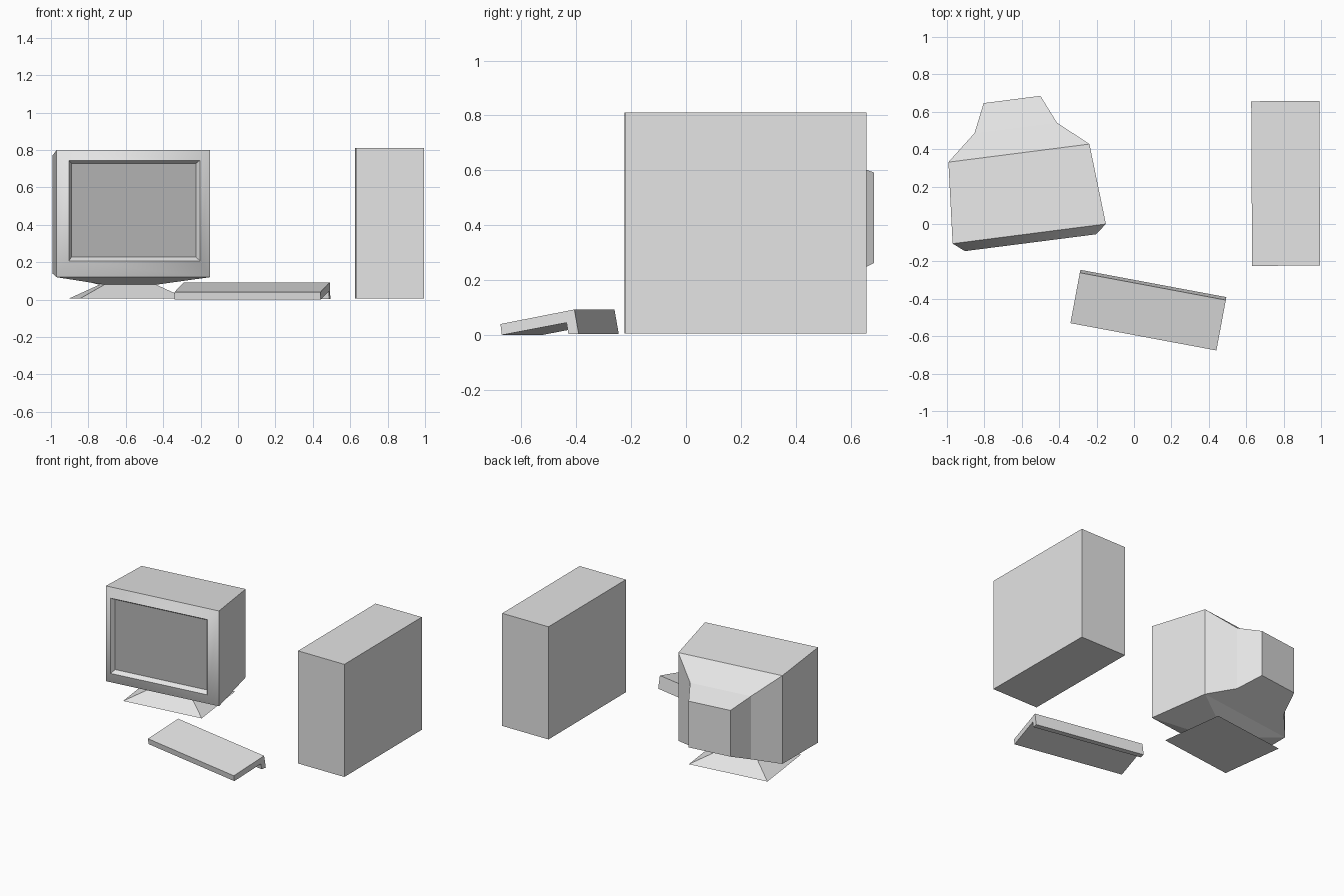
import bpy, bmesh, math
from mathutils import Matrix

cube = bpy.data.objects.get("Cube")
if cube:
    bpy.data.objects.remove(cube, do_unlink=True)


def material(name, value):
    mat = bpy.data.materials.new(name)
    mat.use_nodes = True
    color = (value, value, value, 1)
    mat.diffuse_color = color
    bsdf = next(n for n in mat.node_tree.nodes if n.type == 'BSDF_PRINCIPLED')
    bsdf.inputs["Base Color"].default_value = color
    return mat


CASE = material("light grey plastic", 0.78)
GLASS = material("grey screen", 0.47)


def finish(name, bm, mats, loc, yaw):
    bmesh.ops.recalc_face_normals(bm, faces=bm.faces[:])
    bm.transform(Matrix.Translation(loc) @ Matrix.Rotation(math.radians(yaw), 4, 'Z'))
    mesh = bpy.data.meshes.new(name)
    bm.to_mesh(mesh)
    bm.free()
    for m in mats:
        mesh.materials.append(m)
    obj = bpy.data.objects.new(name, mesh)
    bpy.context.collection.objects.link(obj)
    return obj


def loft(bm, rings):
    """Join successive rings of vertices and cap both ends."""
    loops = [[bm.verts.new(p) for p in ring] for ring in rings]
    bands = []
    for a, b in zip(loops, loops[1:]):
        n = len(a)
        bands.append([bm.faces.new((a[i], a[(i + 1) % n], b[(i + 1) % n], b[i]))
                      for i in range(n)])
    first = bm.faces.new(loops[0])
    bm.faces.new(loops[-1])
    return first, bands


def upright(half, y, low, high):
    return [(-half, y, low), (half, y, low), (half, y, high), (-half, y, high)]


def level(half, front, back, z):
    return [(-half, front, z), (half, front, z), (half, back, z), (-half, back, z)]


MONITOR = dict(loc=(-0.56, -0.0525, 0), yaw=7.3)

# Monitor casing: screen, recess, bulging bezel, body and stepped back
bm = bmesh.new()
screen, bands = loft(bm, [
    upright(0.335, -0.02, 0.228, 0.728),
    upright(0.353, -0.048, 0.208, 0.745),
    upright(0.413, 0, 0.12, 0.80),
    upright(0.38, 0.435, 0.14, 0.77),
    upright(0.222, 0.571, 0.195, 0.645),
    upright(0.153, 0.724, 0.262, 0.592),
])
screen.material_index = 1
# Soft bezel corners, sharp everywhere else
bezel = bands[1]
for face in bezel:
    face.smooth = True
for edge in bm.edges:
    edge.smooth = all(f in bezel for f in edge.link_faces)
finish("monitor_casing", bm, [CASE, GLASS], **MONITOR)

# Tapered underside that joins the casing to the stand
bm = bmesh.new()
top = [(-0.413, 0, 0.12), (0.413, 0, 0.12), (0.38, 0.435, 0.14), (-0.38, 0.435, 0.14)]
loft(bm, [top, level(0.14, 0.13, 0.33, 0.08)])
finish("monitor_neck", bm, [CASE], **MONITOR)

# Flared stand foot
bm = bmesh.new()
loft(bm, [level(0.14, 0.13, 0.33, 0.08), level(0.287, 0, 0.465, 0.006)])
finish("monitor_stand", bm, [CASE], **MONITOR)

# Keyboard: sloping wedge with a rear foot
profile = [(0.005, 0), (0, 0.04), (0.274, 0.093), (0.29, 0.004), (0.252, 0.004), (0.245, 0.045)]
bm = bmesh.new()
loft(bm, [[(x, y, z) for y, z in profile] for x in (0, 0.794)])
finish("keyboard", bm, [CASE], (-0.34, -0.53, 0), -10.6)

# Computer tower
bm = bmesh.new()
loft(bm, [level(0.182, -0.44, 0.44, z) for z in (0.006, 0.81)])
finish("computer_tower", bm, [CASE], (0.811, 0.217, 0), 0.3)
